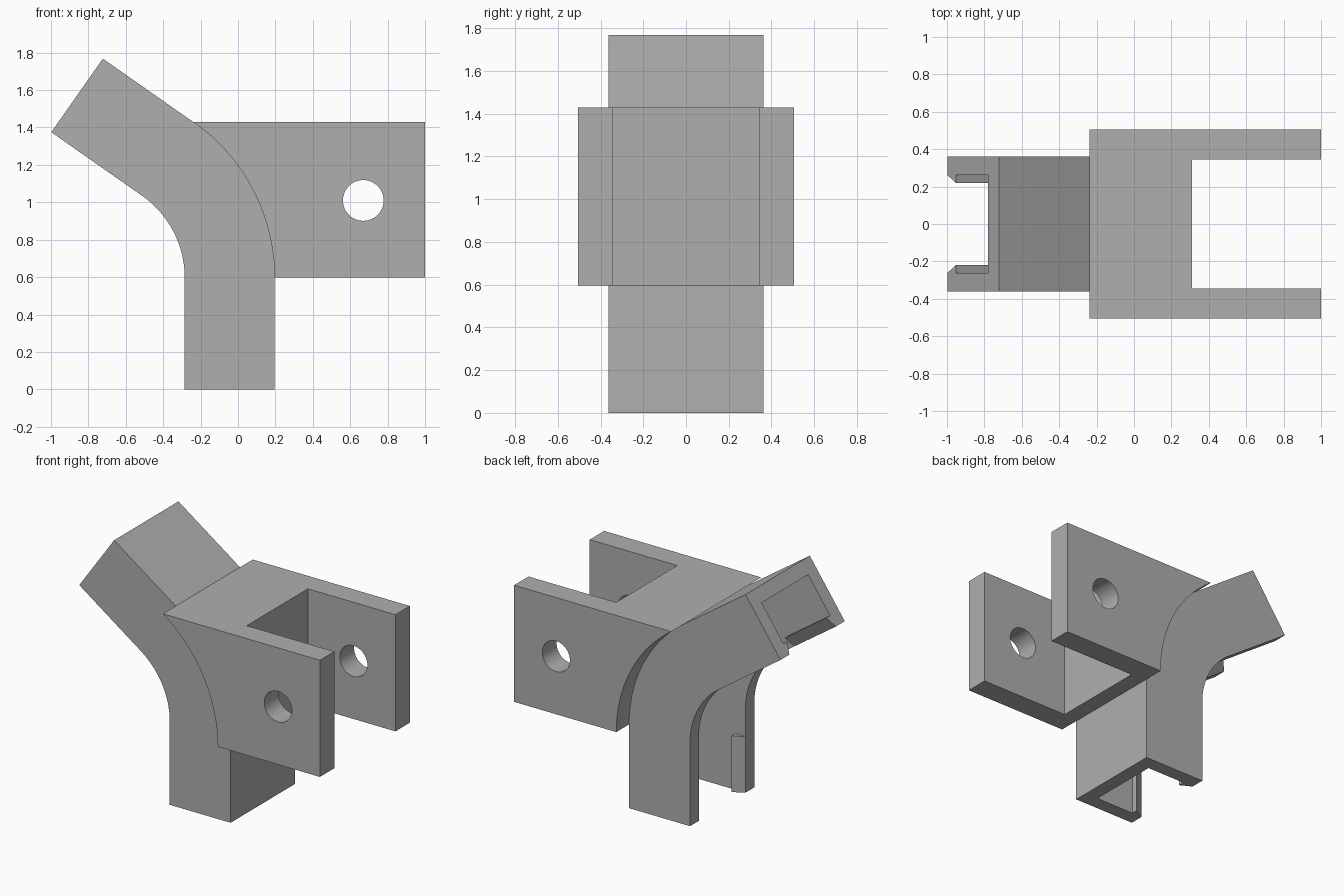
import bpy, bmesh
from math import sin, cos, radians, pi
from mathutils import Matrix

cube = bpy.data.objects.get("Cube")
if cube:
    bpy.data.objects.remove(cube, do_unlink=True)

# Main dimensions
R_OUT, R_IN = 1.015, 0.535          # outer and inner bend radius
CX, CZ = 0.195 - R_OUT, 0.597       # bend centre
BEND = radians(55)
ARM = 0.592                         # straight length past the bend
HALF, WALL = 0.362, 0.1             # channel half width and wall thickness
TOP = CZ + R_OUT * sin(BEND)
LIP = 0.4

grey = bpy.data.materials.new("plain grey")
grey.use_nodes = True
grey.diffuse_color = (0.43, 0.43, 0.43, 1)
grey.node_tree.nodes["Principled BSDF"].inputs["Base Color"].default_value = grey.diffuse_color


def finish(name, bm):
    bmesh.ops.recalc_face_normals(bm, faces=bm.faces[:])
    mesh = bpy.data.meshes.new(name)
    bm.to_mesh(mesh)
    bm.free()
    mesh.materials.append(grey)
    obj = bpy.data.objects.new(name, mesh)
    bpy.context.collection.objects.link(obj)
    return obj


def loft(name, rings):
    """Skin equal rings of points and cap both ends."""
    bm = bmesh.new()
    rings = [[bm.verts.new(p) for p in ring] for ring in rings]
    for a, b in zip(rings, rings[1:]):
        for i in range(len(a)):
            j = (i + 1) % len(a)
            bm.faces.new((a[i], a[j], b[j], b[i]))
    bm.faces.new(rings[0])
    bm.faces.new(rings[-1])
    return finish(name, bm)


def on_path(radius, y, angle, along):
    """Point at a bend angle, shifted along the tangent there."""
    return (CX + radius * cos(angle) - along * sin(angle), y,
            CZ + radius * sin(angle) + along * cos(angle))


def sweep(name, section, stations):
    return loft(name, [[on_path(r, y, *s) for r, y in section] for s in stations])


def smooth(obj):
    bpy.ops.object.select_all(action="DESELECT")
    obj.select_set(True)
    bpy.context.view_layer.objects.active = obj
    bpy.ops.object.shade_smooth_by_angle(angle=radians(30))


def cut(obj, cutter):
    mod = obj.modifiers.new("cut", "BOOLEAN")
    mod.operation, mod.solver, mod.object = "DIFFERENCE", "EXACT", cutter
    cutter.hide_render = True
    bpy.context.view_layer.objects.active = obj
    bpy.ops.object.modifier_apply(modifier=mod.name)
    bpy.data.objects.remove(cutter, do_unlink=True)


angles = [BEND * i / 32 for i in range(33)]

# Bent channel, open along the inside of the bend
inner, floor = HALF - WALL, R_OUT - WALL
half_section = [(R_OUT, HALF), (R_IN, HALF), (R_IN, inner), (floor, inner)]
section = half_section + [(r, -y) for r, y in reversed(half_section)]
stations = [(0, -CZ)] + [(a, 0) for a in angles] + [(BEND, ARM)]
smooth(sweep("bent_channel", section, stations))

# Wedge snap lips at both ends of the channel
for side, label in ((1, "back"), (-1, "front")):
    wedge = [(R_IN, side * inner), (R_IN + 0.08, side * (inner - 0.043)),
             (R_IN + 0.08, side * inner)]
    sweep("leg_lip_" + label, wedge, [(0, -CZ), (0, LIP - CZ)])
    sweep("arm_lip_" + label, wedge, [(BEND, ARM - LIP), (BEND, ARM)])

# Fork bracket following the outside of the bend
outline = [on_path(R_OUT, 0, a, 0) for a in angles] + [(1, 0, TOP), (1, 0, CZ)]
fork = loft("fork_bracket", [[(x, y, z) for x, _, z in outline] for y in (-0.506, 0.506)])

# Slot between the fork plates
bm = bmesh.new()
bmesh.ops.create_cube(bm, size=1, matrix=Matrix.Translation((0.81, 0, 1))
                      @ Matrix.Diagonal((1, 0.688, 1.6, 1)))
cut(fork, finish("slot_cutter", bm))

# Pin hole through both plates
bm = bmesh.new()
bmesh.ops.create_cone(bm, cap_ends=True, segments=48, radius1=0.109, radius2=0.109, depth=2,
                      matrix=Matrix.Translation((0.67, 0, 1.01)) @ Matrix.Rotation(pi / 2, 4, "X"))
cut(fork, finish("hole_cutter", bm))
smooth(fork)
